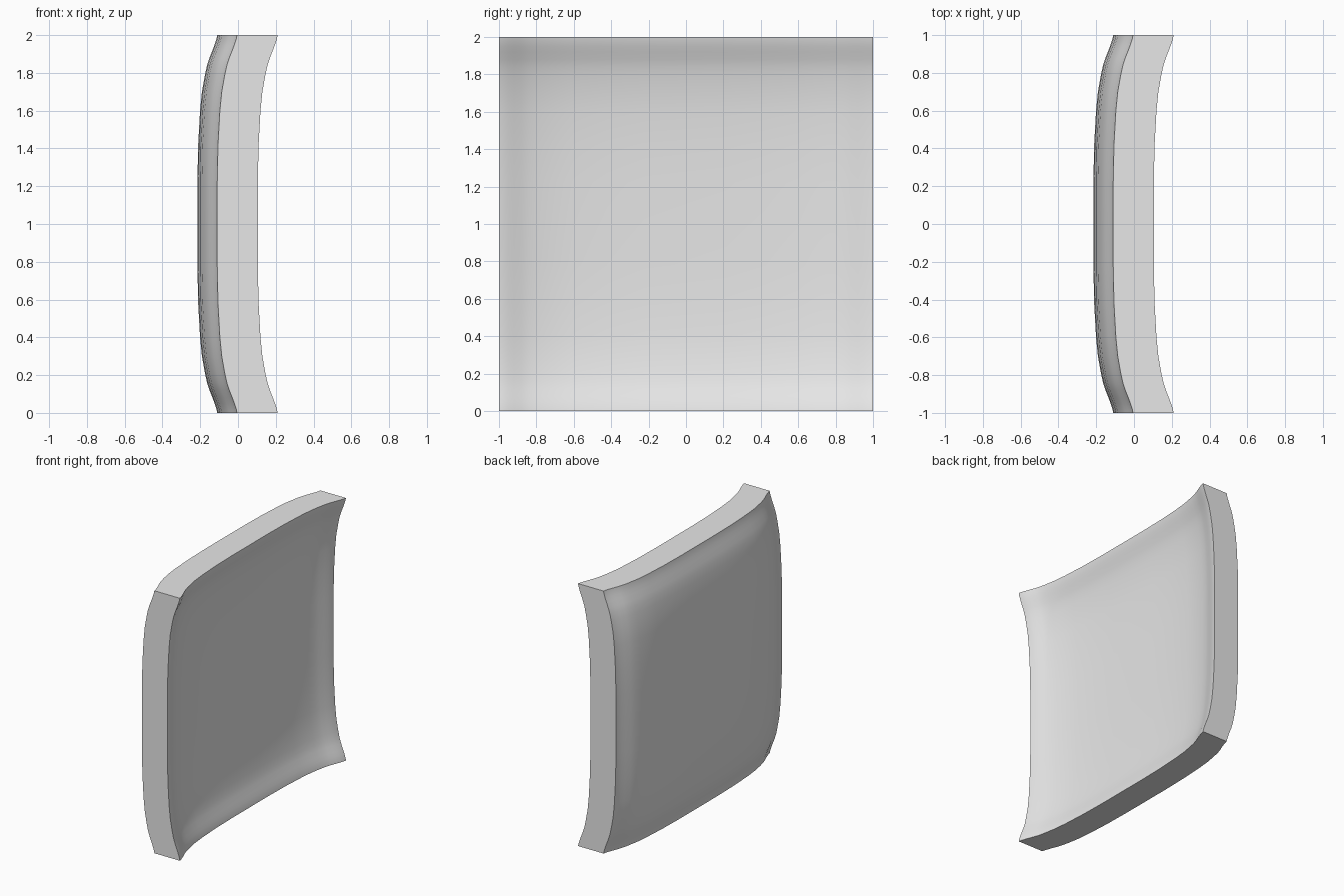
import bpy
import bmesh
import math

# Remove the default object
cube = bpy.data.objects.get("Cube")
if cube:
    bpy.data.objects.remove(cube, do_unlink=True)

# Plain grey material
grey = bpy.data.materials.new("plain_grey")
grey.use_nodes = True
color = (0.8, 0.8, 0.8, 1.0)
grey.diffuse_color = color
grey.node_tree.nodes["Principled BSDF"].inputs["Base Color"].default_value = color

# Rim curl: distance from the middle, offset towards +x
CURL = [(0, 0), (0.22, 0), (0.42, 0.004), (0.6, 0.014), (0.7, 0.024),
        (0.79, 0.040), (0.84, 0.051), (0.88, 0.064), (0.92, 0.080),
        (0.95, 0.091), (0.98, 0.101), (1, 0.105)]
THICKNESS = 0.215
BACK_X = -0.215

# Mirror the profile to run across the full width
profile = [(-t, f) for t, f in reversed(CURL[1:])] + CURL

# Dished sheet: the curls along both directions add up
bm = bmesh.new()
rows = [[bm.verts.new((BACK_X + fy + fz, y, z + 1)) for y, fy in profile]
        for z, fz in profile]
for low, high in zip(rows, rows[1:]):
    for i in range(len(profile) - 1):
        bm.faces.new((low[i], low[i + 1], high[i + 1], high[i]))

# Give the sheet its thickness along x
result = bmesh.ops.extrude_face_region(bm, geom=bm.faces[:], use_keep_orig=True)
front = [g for g in result["geom"] if isinstance(g, bmesh.types.BMVert)]
bmesh.ops.translate(bm, verts=front, vec=(THICKNESS, 0, 0))
bmesh.ops.recalc_face_normals(bm, faces=bm.faces[:])

mesh = bpy.data.meshes.new("curved_panel")
bm.to_mesh(mesh)
bm.free()
mesh.materials.append(grey)
panel = bpy.data.objects.new("curved_panel", mesh)
bpy.context.collection.objects.link(panel)

# Smooth dish with sharp outer edges
bpy.ops.object.select_all(action="DESELECT")
panel.select_set(True)
bpy.context.view_layer.objects.active = panel
bpy.ops.object.shade_smooth_by_angle(angle=math.radians(35))
